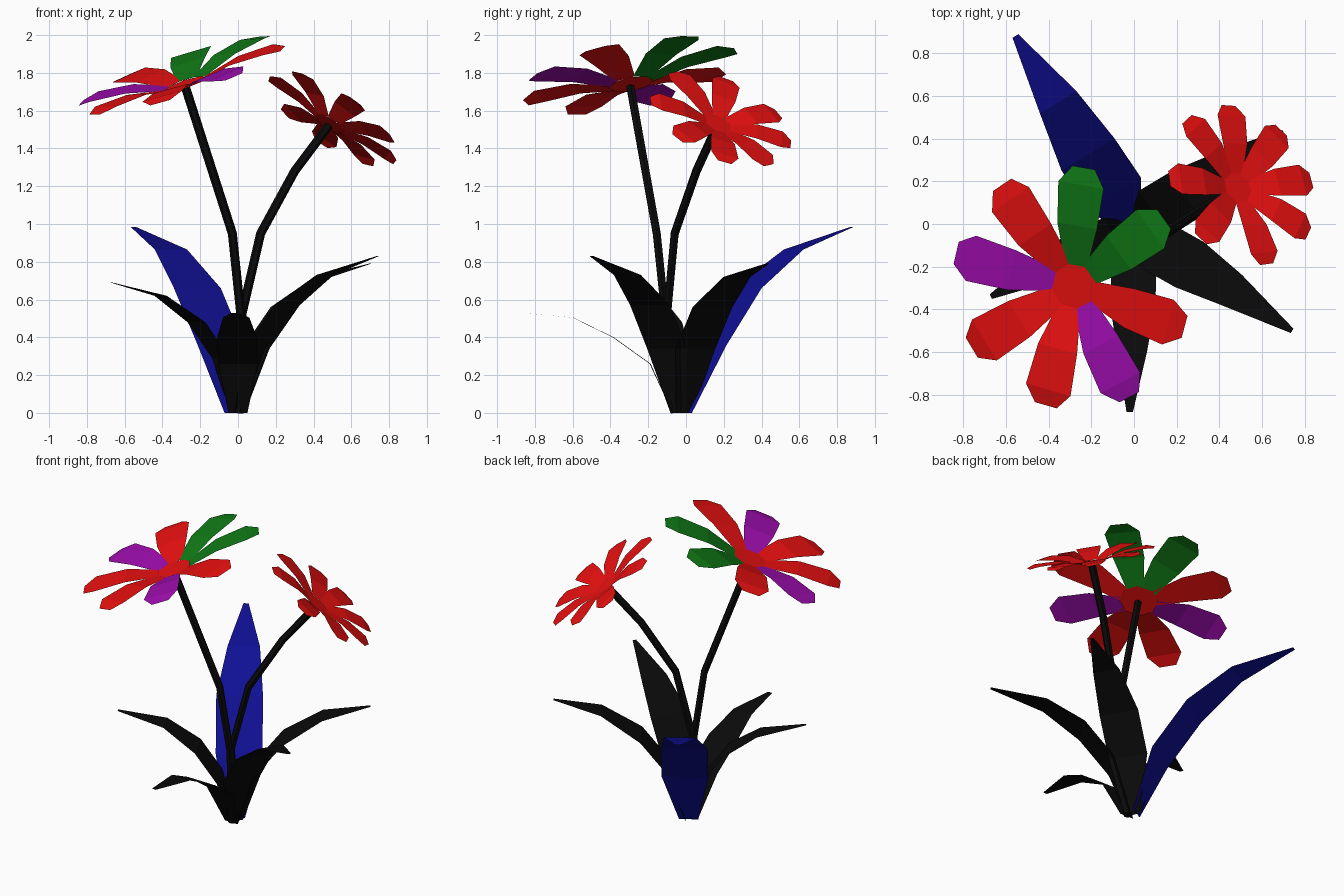
import bpy, bmesh, math
from mathutils import Vector, Matrix

if "Cube" in bpy.data.objects:
    bpy.data.objects.remove(bpy.data.objects["Cube"])


def material(name, rgb):
    m = bpy.data.materials.new(name)
    m.diffuse_color = (*rgb, 1)
    m.use_nodes = True
    m.node_tree.nodes["Principled BSDF"].inputs["Base Color"].default_value = m.diffuse_color
    return m


BLACK = material("black", (0.003, 0.003, 0.003))
RED = material("red", (0.8, 0.005, 0.005))
GREEN = material("green", (0.005, 0.19, 0.008))
PURPLE = material("purple", (0.34, 0.004, 0.42))
BLUE = material("blue", (0.005, 0.005, 0.3))


def make_object(name, bm, mat):
    mesh = bpy.data.meshes.new(name)
    bm.to_mesh(mesh)
    bm.free()
    mesh.materials.append(mat)
    ob = bpy.data.objects.new(name, mesh)
    bpy.context.collection.objects.link(ob)
    return ob


def strip(name, spine, halves, side, mat):
    """Flat ribbon of quads along a spine, widened along the side vector."""
    bm = bmesh.new()
    rows = [(bm.verts.new(Vector(p) - side * h), bm.verts.new(Vector(p) + side * h))
            for p, h in zip(spine, halves)]
    for (a, b), (c, d) in zip(rows, rows[1:]):
        bm.faces.new((a, b, d, c))
    return make_object(name, bm, mat)


def leaf(name, spine, halves, mat=BLACK):
    run = Vector(spine[-1]) - Vector(spine[0])
    side = Vector((-run.y, run.x, 0)).normalized()
    # side points left of the run, so swap it to keep the upper face outward
    strip(name, spine, halves, -side, mat)


def stem(name, path, radius, sides=6):
    bm = bmesh.new()
    pts = [Vector(p) for p in path]
    rings = []
    for i, p in enumerate(pts):
        d = (pts[min(i + 1, len(pts) - 1)] - pts[max(i - 1, 0)]).normalized()
        u = d.cross(Vector((0, 1, 0))).normalized()
        v = d.cross(u)
        rings.append([bm.verts.new(p + radius * (u * math.cos(t) + v * math.sin(t)))
                      for t in (2 * math.pi * k / sides for k in range(sides))])
    for r, s in zip(rings, rings[1:]):
        for k in range(sides):
            n = (k + 1) % sides
            bm.faces.new((r[k], r[n], s[n], s[k]))
    bm.faces.new(rings[0])
    bm.faces.new(rings[-1])
    bmesh.ops.recalc_face_normals(bm, faces=bm.faces)
    make_object(name, bm, BLACK)


def flower(name, centre, normal, scale, petals):
    rot = Vector((0, 0, 1)).rotation_difference(Vector(normal)).to_matrix().to_4x4()
    place = Matrix.Translation(centre) @ rot @ Matrix.Scale(scale, 4)
    # centre disk
    bm = bmesh.new()
    bmesh.ops.create_circle(bm, cap_ends=True, segments=8, radius=0.12, matrix=place)
    make_object(name + "_disk", bm, RED)
    # cupped petals
    for i, (angle, mat) in enumerate(petals):
        spine = [(0.10, 0, 0.004), (0.30, 0, 0.055), (0.50, 0, 0.065), (0.58, 0, 0.05)]
        ob = strip(f"{name}_petal_{i + 1}", spine, (0.055, 0.098, 0.112, 0.055),
                   Vector((0, -1, 0)), mat)
        ob.data.transform(place @ Matrix.Rotation(math.radians(angle), 4, 'Z'))


# Flowers
flower("large_flower", (-0.28, -0.29, 1.74), (-0.31, -0.18, 0.935), 1.0,
       [(82, GREEN), (36, GREEN), (-17, RED), (-62, PURPLE),
        (-104, RED), (-149, RED), (165, PURPLE), (124, RED)])
flower("small_flower", (0.485, 0.17, 1.53), (0.67, 0.47, 1), 0.69,
       [(a, RED) for a in (10, 50, 93, 131, 182, 229, 283, 329)])

# Stems
stem("large_flower_stem", [(0.0, -0.06, 0), (0.015, -0.11, 0.52),
                           (-0.03, -0.155, 0.95), (-0.28, -0.295, 1.73)], 0.024)
stem("small_flower_stem", [(0.015, -0.05, 0), (0.02, -0.10, 0.52), (0.12, -0.06, 0.95),
                           (0.30, 0.055, 1.28), (0.48, 0.165, 1.52)], 0.024)

# Leaves
leaf("back_leaf", [(-0.02, 0.0, 0), (-0.09, 0.14, 0.36), (-0.215, 0.325, 0.66),
                   (-0.355, 0.57, 0.865), (-0.555, 0.88, 0.985)],
     (0.06, 0.145, 0.145, 0.10, 0.016), BLUE)
leaf("front_right_leaf", [(0.01, -0.04, 0), (0.10, -0.10, 0.34), (0.26, -0.19, 0.57),
                          (0.46, -0.31, 0.73), (0.74, -0.50, 0.83)],
     (0.05, 0.125, 0.125, 0.085, 0.012))
leaf("back_right_leaf", [(0.01, -0.01, 0), (0.09, 0.05, 0.34), (0.24, 0.14, 0.56),
                         (0.45, 0.27, 0.72), (0.70, 0.43, 0.79)],
     (0.05, 0.125, 0.125, 0.085, 0.012))
leaf("left_leaf", [(-0.02, -0.03, 0), (-0.09, -0.07, 0.29), (-0.22, -0.12, 0.48),
                   (-0.41, -0.20, 0.62), (-0.67, -0.34, 0.69)],
     (0.05, 0.11, 0.11, 0.075, 0.012))
leaf("front_leaf", [(0.0, -0.07, 0), (0.0, -0.19, 0.26), (-0.005, -0.385, 0.40),
                    (-0.01, -0.60, 0.505), (-0.02, -0.88, 0.53)],
     (0.05, 0.105, 0.105, 0.07, 0.015))
